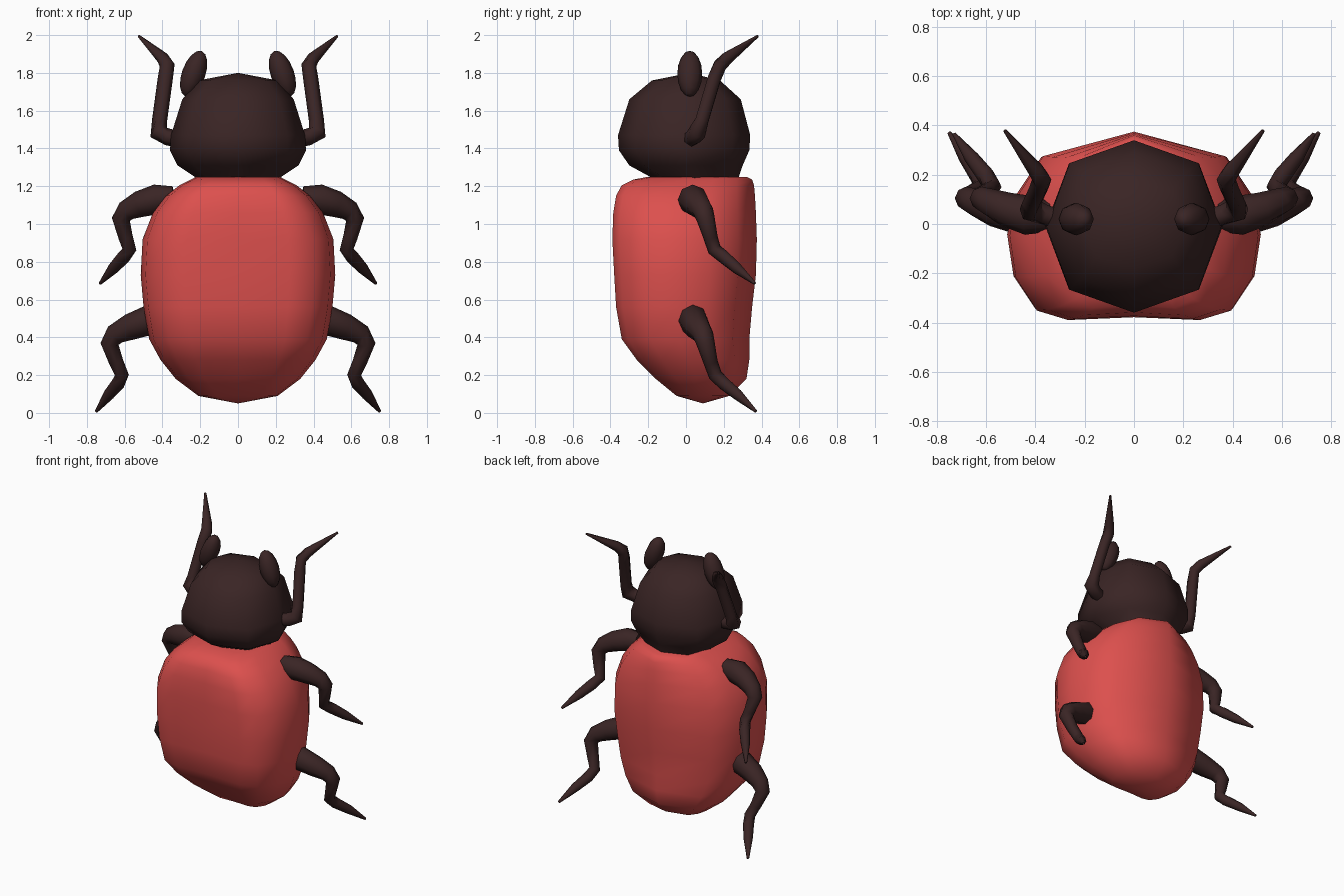
import bpy, bmesh, math
from mathutils import Vector, Matrix

cube = bpy.data.objects.get("Cube")
if cube:
    bpy.data.objects.remove(cube, do_unlink=True)


def material(name, rgb):
    m = bpy.data.materials.new(name)
    m.use_nodes = True
    m.diffuse_color = (*rgb, 1)
    bsdf = next(n for n in m.node_tree.nodes if n.type == 'BSDF_PRINCIPLED')
    bsdf.inputs["Base Color"].default_value = (*rgb, 1)
    return m


shell_red = material("shell red", (0.72, 0.08, 0.075))
dark_brown = material("dark brown", (0.042, 0.018, 0.018))


def finish(bm, name, mat, angle):
    bmesh.ops.recalc_face_normals(bm, faces=bm.faces)
    mesh = bpy.data.meshes.new(name)
    bm.to_mesh(mesh)
    bm.free()
    mesh.materials.append(mat)
    ob = bpy.data.objects.new(name, mesh)
    bpy.context.scene.collection.objects.link(ob)
    bpy.ops.object.select_all(action='DESELECT')
    ob.select_set(True)
    bpy.context.view_layer.objects.active = ob
    bpy.ops.object.shade_smooth_by_angle(angle=math.radians(angle))
    return ob


def skin(bm, rings, start=None, end=None):
    """Bridge rings of points; close each end with a pole or a flat cap."""
    loops = [[bm.verts.new(p) for p in r] for r in rings]
    n = len(loops[0])
    for a, b in zip(loops, loops[1:]):
        for i in range(n):
            j = (i + 1) % n
            bm.faces.new((a[i], a[j], b[j], b[i]))
    for loop, pole in ((loops[0], start), (loops[-1], end)):
        if pole is None:
            bm.faces.new(loop)
        else:
            tip = bm.verts.new(pole)
            for i in range(n):
                bm.faces.new((loop[i], loop[(i + 1) % n], tip))


def stack(name, section, levels, mat, start=None, end=None):
    """Scale a unit section to (z, half width, front y, back y) levels."""
    rings = [[(w * x, (f + b) / 2 + (b - f) / 2 * y, z) for x, y in section]
             for z, w, f, b in levels]
    bm = bmesh.new()
    skin(bm, rings, start, end)
    return finish(bm, name, mat, 70)


def limb(name, side, path, sides=8):
    """Tapered tube through (x, y, z, radius) points."""
    pts = [Vector((side * x, y, z)) for x, y, z, r in path]
    rings = []
    for i, p in enumerate(pts):
        before = (p - pts[i - 1]).normalized() if i else Vector()
        after = (pts[i + 1] - p).normalized() if i < len(pts) - 1 else Vector()
        t = (before + after).normalized()
        u = t.cross(Vector((0, 1, 0))).normalized()
        v = t.cross(u)
        rings.append([p + path[i][3] * (u * math.cos(a) + v * math.sin(a))
                      for a in (math.tau * k / sides for k in range(sides))])
    bm = bmesh.new()
    skin(bm, rings)
    return finish(bm, name, dark_brown, 70)


# Body: flat front with rounded corners, shallow ridge along the back
half = [(0.53, -1), (0.78, -0.9), (0.95, -0.55), (1, -0.1), (0.92, 0.35), (0.73, 0.74)]
section = [(0, -0.97)] + half + [(0, 1)] + [(-x, y) for x, y in reversed(half)]
stack("body", section, [
    (0.09, 0.21, -0.05, 0.23),
    (0.18, 0.33, -0.16, 0.32),
    (0.28, 0.41, -0.26, 0.335),
    (0.39, 0.47, -0.34, 0.335),
    (0.56, 0.50, -0.37, 0.35),
    (0.73, 0.515, -0.38, 0.37),
    (0.92, 0.505, -0.39, 0.375),
    (1.06, 0.45, -0.385, 0.37),
    (1.15, 0.38, -0.37, 0.365),
    (1.205, 0.31, -0.34, 0.36),
    (1.235, 0.25, -0.28, 0.35),
    (1.25, 0.22, -0.20, 0.32),
], shell_red, start=(0, 0.09, 0.05))

# Head: eight-sided dome with a narrow neck
octagon = [(math.sin(math.tau * k / 8) * (1.04 if k % 2 else 1),
            -math.cos(math.tau * k / 8) * (1.04 if k % 2 else 1)) for k in range(8)]
stack("head", octagon, [
    (1.20, 0.21, -0.17, 0.27),
    (1.25, 0.23, -0.19, 0.28),
    (1.31, 0.32, -0.30, 0.30),
    (1.39, 0.36, -0.355, 0.335),
    (1.47, 0.355, -0.36, 0.34),
    (1.66, 0.295, -0.30, 0.29),
    (1.76, 0.21, -0.18, 0.18),
], dark_brown, end=(0, 0.02, 1.80))

for side, label in ((1, "left"), (-1, "right")):
    # Ears: stretched balls leaning inward
    bm = bmesh.new()
    bmesh.ops.create_uvsphere(bm, u_segments=8, v_segments=8, radius=1)
    bm.transform(Matrix.Translation((side * 0.235, 0.02, 1.795))
                 @ Matrix.Rotation(side * -0.34, 4, 'Y')
                 @ Matrix.Diagonal((0.062, 0.066, 0.128, 1)))
    finish(bm, label + "_ear", dark_brown, 70)

    # Antennae: bent feelers with pointed tips
    limb(label + "_antenna", side, [
        (0.31, 0.02, 1.45, 0.045), (0.37, 0.04, 1.46, 0.045),
        (0.42, 0.06, 1.485, 0.05), (0.415, 0.085, 1.55, 0.04),
        (0.385, 0.15, 1.77, 0.04), (0.375, 0.18, 1.84, 0.04),
        (0.40, 0.22, 1.88, 0.033), (0.525, 0.38, 1.995, 0.007)], 6)

    # Legs: thick thigh, bent knee, tapered foot
    limb(label + "_upper_leg", side, [
        (0.34, 0.03, 1.14, 0.06), (0.43, 0.035, 1.13, 0.08),
        (0.52, 0.06, 1.105, 0.07), (0.59, 0.09, 1.07, 0.056),
        (0.62, 0.105, 1.025, 0.048), (0.595, 0.13, 0.93, 0.038),
        (0.575, 0.15, 0.865, 0.037), (0.605, 0.20, 0.825, 0.036),
        (0.66, 0.27, 0.765, 0.03), (0.73, 0.365, 0.685, 0.008)])
    limb(label + "_lower_leg", side, [
        (0.36, 0.03, 0.51, 0.06), (0.46, 0.035, 0.495, 0.08),
        (0.57, 0.06, 0.455, 0.07), (0.65, 0.09, 0.415, 0.056),
        (0.68, 0.105, 0.365, 0.048), (0.645, 0.13, 0.27, 0.038),
        (0.615, 0.155, 0.20, 0.037), (0.635, 0.20, 0.155, 0.036),
        (0.685, 0.275, 0.095, 0.03), (0.75, 0.37, 0.008, 0.008)])
